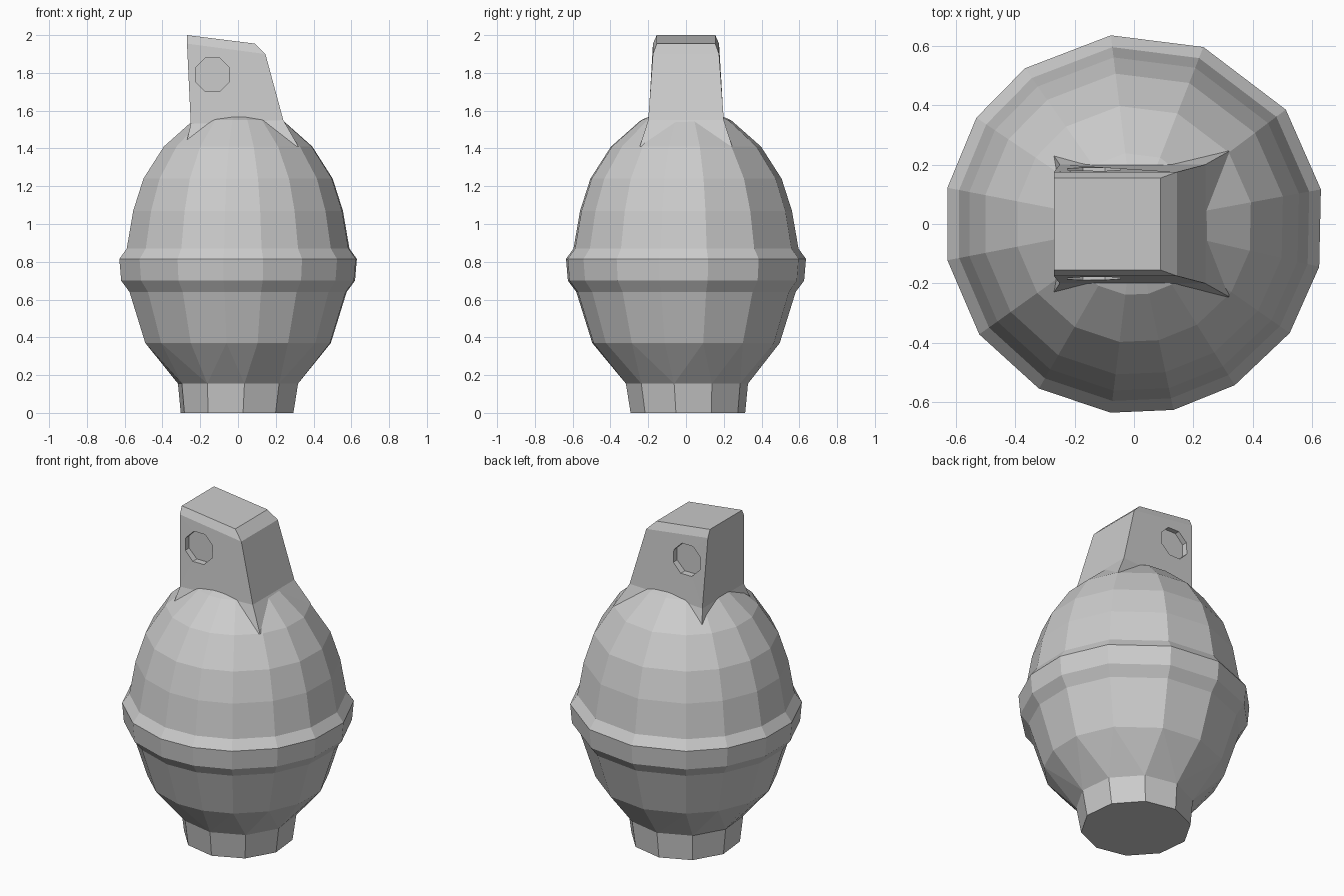
import bpy, bmesh
from math import cos, sin, radians, pi
from mathutils import Matrix, Vector

if "Cube" in bpy.data.objects:
    bpy.data.objects.remove(bpy.data.objects["Cube"])


def finish(name, bm):
    bmesh.ops.recalc_face_normals(bm, faces=bm.faces)
    mesh = bpy.data.meshes.new(name)
    bm.to_mesh(mesh)
    bm.free()
    ob = bpy.data.objects.new(name, mesh)
    bpy.context.collection.objects.link(ob)
    return ob


def ring(bm, points):
    verts = [bm.verts.new(p) for p in points]
    return [bm.edges.new((v, verts[(i + 1) % len(verts)])) for i, v in enumerate(verts)]


def loft(name, sections):
    bm = bmesh.new()
    rings = [ring(bm, pts) for pts in sections]
    for a, b in zip(rings, rings[1:]):
        bmesh.ops.bridge_loops(bm, edges=a + b)
    for edges in (rings[0], rings[-1]):
        bmesh.ops.contextual_create(bm, geom=edges)
    return finish(name, bm)


def circle(r, z, angles, dx=0, dy=0):
    return [(dx + r * cos(radians(a)), dy + r * sin(radians(a)), z) for a in angles]


# Egg-shaped body: uneven 15-sided rings with a raised band, on a 10-sided foot
BODY = [10.5, 37, 68.6, 97, 125, 146, 169, 191, 215.5, 240, 263, 282, 302, 325, 347]
FOOT = [i * 36 - 12 for i in range(10)]
profile = [(0.50, 0.37), (0.585, 0.64), (0.63, 0.70), (0.64, 0.815), (0.60, 0.87),
           (0.565, 1.07), (0.51, 1.24), (0.40, 1.41), (0.24, 1.55), (0.12, 1.60)]
sections = [circle(0.305, 0, FOOT, -0.005, 0.01), circle(0.325, 0.155, FOOT, 0, 0.005)]
sections += [circle(r, z, BODY) for r, z in profile]
loft("body", sections)

# Tapered neck with a sloping, bevelled top: left x, left z, right x, right z, half width
neck = [(-0.28, 1.40, 0.32, 1.41, 0.245),
        (-0.25, 1.53, 0.24, 1.55, 0.20),
        (-0.27, 1.955, 0.145, 1.90, 0.175),
        (-0.27, 2.0, 0.09, 1.955, 0.155)]
head = loft("head", [[(x0, -w, z0), (x1, -w, z1), (x1, w, z1), (x0, w, z0)]
                     for x0, z0, x1, z1, w in neck])

# Shallow eight-sided pin recess on both faces of the head
for side, label in ((-1, "front"), (1, "back")):
    bm = bmesh.new()
    bmesh.ops.create_cone(bm, cap_ends=True, segments=8, radius1=0.097, radius2=0.097, depth=0.2)
    bm.transform(Matrix.Translation(Vector((-0.135, side * 0.25, 1.79)))
                 @ Matrix.Rotation(pi / 2, 4, 'X') @ Matrix.Rotation(pi / 8, 4, 'Z'))
    cutter = finish(label + "_recess_cutter", bm)
    cutter.hide_render = True
    cutter.hide_set(True)
    mod = head.modifiers.new(label + "_recess", 'BOOLEAN')
    mod.operation = 'DIFFERENCE'
    mod.solver = 'EXACT'
    mod.object = cutter
